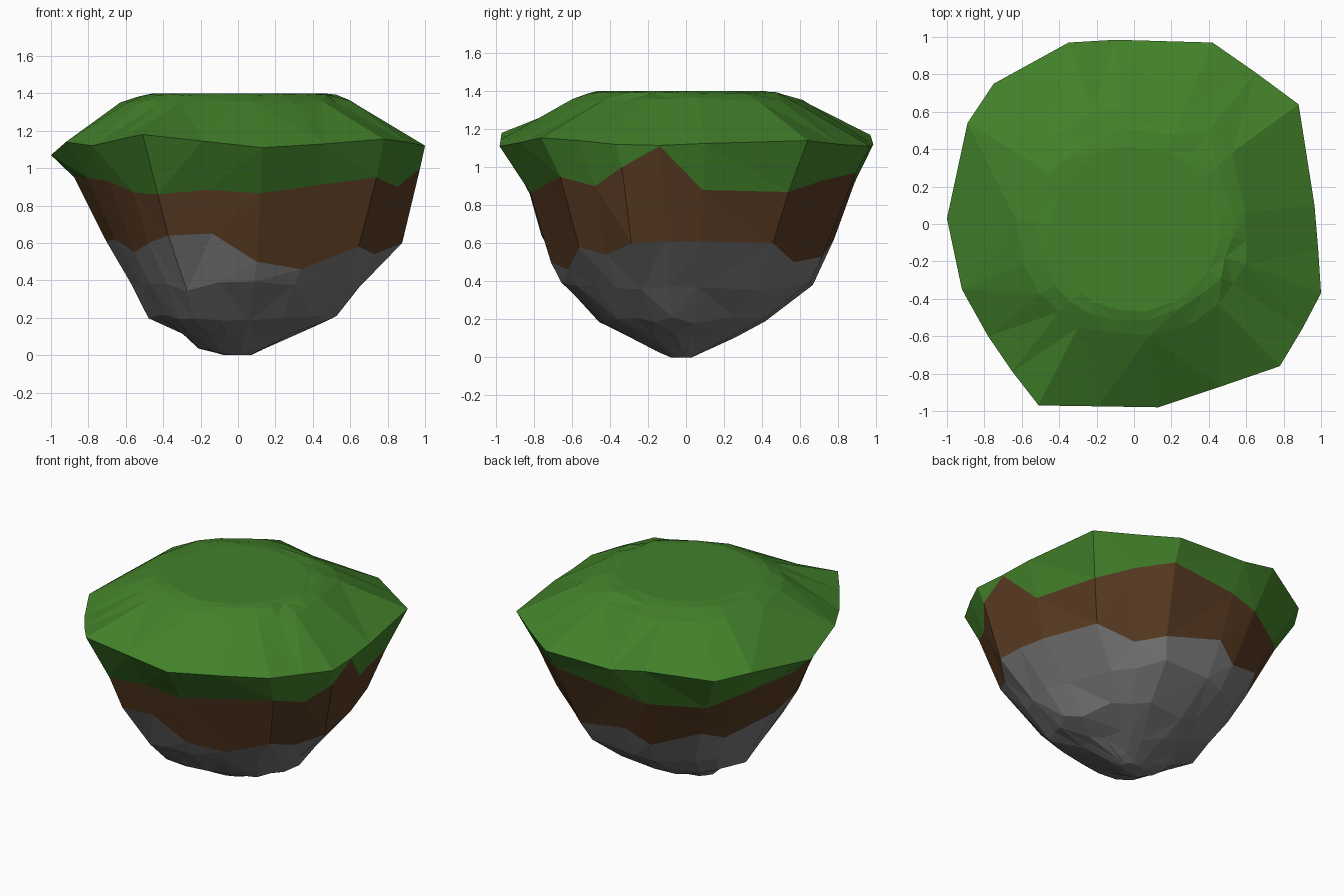
import bpy, bmesh, math, random

if "Cube" in bpy.data.objects:
    bpy.data.objects.remove(bpy.data.objects["Cube"])
random.seed(4)

# Widest outline of the island, counter-clockwise seen from above
RIM = [(1, -.37, 1.12), (.985, -.14, 1.115), (.965, .1, 1.125), (.88, .64, 1.14), (.65, .81, 1.12),
       (.42, .97, 1.11), (-.1, .985, 1.12), (-.35, .97, 1.17), (-.75, .75, 1.12), (-.89, .54, 1.14),
       (-1, .03, 1.07), (-.92, -.35, 1.14), (-.78, -.6, 1.12), (-.65, -.79, 1.15), (-.51, -.97, 1.18),
       (-.19, -.975, 1.145), (.13, -.98, 1.11), (.46, -.87, 1.13), (.78, -.76, 1.155), (.9, -.56, 1.14)]
N = len(RIM)
# Heights of the two colour borders, per column
GRASS_Z = [1.0, 1.11, .88, .87, .93, .97, .92, .88, .86, .93,
           .95, .95, .93, .87, .86, .885, .865, .91, .95, .9]
STONE_Z = [.6, .61, .61, .6, .5, .53, .62, .52, .63, .55,
           .61, .62, .55, .6, .64, .65, .5, .46, .58, .54]
# Bulge of each column below the rim
BULGE = [1.04, 1.01, .98, .94, .96, 1, 1, 1, 1, 1, 1, 1, 1.05, 1.06, 1.04, 1, 1, 1, 1.01, 1.03]
# Underside profile: height, reach to -x, +x, -y, +y, roundness
PROFILE = [(0, .07, .07, .08, .03, .8), (.02, .19, .11, .13, .07, .8), (.1, .28, .27, .28, .25, .8),
           (.2, .47, .52, .48, .44, .7), (.31, .53, .60, .60, .60, .6), (.42, .59, .69, .69, .71, .5),
           (.6, .70, .86, .76, .78, .3), (.92, .855, .94, .85, .90, .05), (1.12, .99, 1, .98, .985, 0)]


def reach(z):
    """Interpolated underside profile at height z."""
    for a, b in zip(PROFILE, PROFILE[1:]):
        if z <= b[0]:
            t = (z - a[0]) / (b[0] - a[0])
            return [p + (q - p) * t for p, q in zip(a[1:], b[1:])]
    return PROFILE[-1][1:]


def column_point(i, z, shape, jitter=0):
    """Rim column i shrunk to the given reach, blended towards an ellipse."""
    xn, xp, yn, yp, k = shape
    x, y = RIM[i][:2]
    r = 1 / math.hypot(x, y)
    f = (1 - k + k * r) * (1 + random.uniform(-jitter, jitter))
    if z < 1.12:
        f *= 1 + (BULGE[i] - 1) * min(1, (1.12 - z) / .4)
    return (x * f * (xp if x > 0 else xn), y * f * (yp if y > 0 else yn), z)


def under_ring(heights, jitter=0, dz=0):
    ring = []
    for i, z in enumerate(heights):
        z += random.uniform(-dz, dz)
        ring.append(column_point(i, z, reach(z), jitter))
    return ring


def top_ring(z, shape, jitter, dz):
    return [column_point(i, z - random.uniform(0, dz), shape, jitter) for i in range(N)]


def shell(name, colour, rings, cap_bottom=False, cap_top=False):
    """Faceted band through rings listed from bottom to top."""
    bm = bmesh.new()
    rows = [[bm.verts.new(p) for p in ring] for ring in rings]
    for a, b in zip(rows, rows[1:]):
        for i in range(N):
            j = (i + 1) % N
            bm.faces.new((a[i], a[j], b[j], b[i]))
    if cap_bottom:
        bm.faces.new(rows[0][::-1])
    if cap_top:
        bm.faces.new(rows[-1])
    bmesh.ops.triangulate(bm, faces=bm.faces[:], quad_method='SHORT_EDGE')
    me = bpy.data.meshes.new(name)
    bm.to_mesh(me)
    bm.free()
    mat = bpy.data.materials.new(name)
    mat.diffuse_color = (*colour, 1)
    mat.use_nodes = True
    mat.node_tree.nodes["Principled BSDF"].inputs["Base Color"].default_value = mat.diffuse_color
    me.materials.append(mat)
    bpy.context.collection.objects.link(bpy.data.objects.new(name, me))


stone_edge = under_ring(STONE_Z)
grass_edge = under_ring(GRASS_Z)

# Rocky underside
stone_rings = [under_ring([0.0] * N)]
for z, jit, dz in ((.03, .06, .008), (.1, .05, .02), (.2, .04, .02), (.37, .02, .03)):
    stone_rings.append(under_ring([z] * N, jit, dz))
shell("stone_underside", (.19, .19, .19), stone_rings + [stone_edge], cap_bottom=True)

# Soil band
shell("soil_band", (.1, .043, .016), [stone_edge, grass_edge])

# Grass skirt, slope and flat plateau
slope = top_ring(1.365, (.62, .62, .60, .62, .7), .03, .02)
lip = top_ring(1.395, (.52, .53, .53, .50, .9), .03, .012)
plateau = top_ring(1.4, (.45, .46, .47, .42, 1), .01, 0)
shell("grass_top", (.055, .22, .023), [grass_edge, RIM, slope, lip, plateau], cap_top=True)
